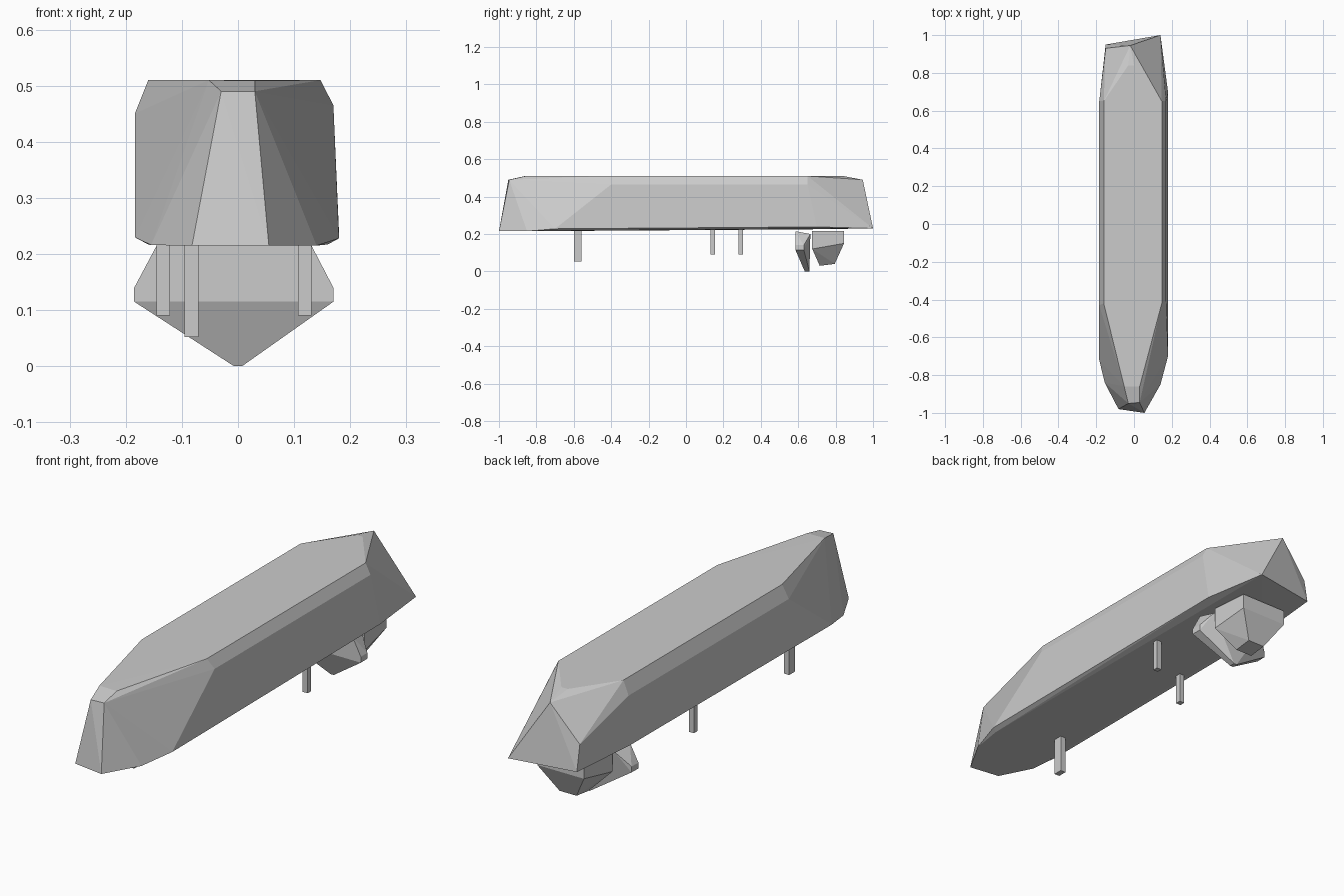
import bpy, bmesh


def hull(name, points):
    """Faceted solid: convex hull around a few corner points."""
    bm = bmesh.new()
    for p in points:
        bm.verts.new(p)
    res = bmesh.ops.convex_hull(bm, input=bm.verts)
    loose = [v for v in bm.verts if not v.link_faces]
    bmesh.ops.delete(bm, geom=loose, context='VERTS')
    bmesh.ops.dissolve_limit(bm, angle_limit=0.01, verts=bm.verts, edges=bm.edges)
    bmesh.ops.recalc_face_normals(bm, faces=bm.faces)
    me = bpy.data.meshes.new(name)
    bm.to_mesh(me)
    bm.free()
    ob = bpy.data.objects.new(name, me)
    bpy.context.collection.objects.link(ob)
    return ob


def both(x, y, z):
    return [(x, y, z), (-x, y, z)]


def box(name, x0, x1, y0, y1, z0, z1):
    return hull(name, [(x, y, z) for x in (x0, x1) for y in (y0, y1) for z in (z0, z1)])


# Long faceted hull: bottom outline, side shoulders, top outline
bottom = [(-.082, -.98, .215), (.055, -1, .215), (.14, -.85, .215), (.16, -.71, .217),
          (.18, -.70, .228), (.18, .70, .238), (.14, 1, .23), (-.15, .95, .23),
          (-.16, -.72, .217), (-.155, -.84, .216), (-.16, .65, .225)]
sides = [(-.184, -.72, .23), (-.184, .65, .235), (-.184, -.43, .45), (-.184, .65, .45),
         (.17, -.40, .465), (.17, .65, .465), (-.15, .93, .34)]
top = [(-.16, -.42, .51), (-.16, .65, .51), (.147, -.42, .51), (.147, .65, .51),
       (-.052, -.86, .51), (.03, -.86, .509), (-.03, -.95, .49), (.03, -.945, .49),
       (-.03, .84, .51), (0, .84, .51), (-.02, .945, .49)]
hull("body", bottom + sides + top)

# Thin support posts
box("front_post", -.095, -.07, -.6, -.56, .052, .225)
box("left_post", -.145, -.121, .13, .154, .09, .228)
box("right_post", .107, .131, .282, .306, .09, .23)

# Wide pointed plate under the rear
plate = [(-.145, .585, .215), (.131, .585, .215), (-.145, .585, .185), (.131, .585, .185),
         (-.185, .585, .14), (.17, .585, .14), (-.185, .585, .115), (.17, .585, .115),
         (-.184, .63, .14), (.169, .63, .14), (-.184, .63, .115), (.169, .63, .115),
         (-.13, .665, .2), (.12, .665, .2),
         (-.007, .635, 0), (.007, .635, 0), (-.007, .66, 0), (.007, .66, 0)]
hull("rear_plate", plate)

# Tapered block behind the plate
block = (both(.125, .675, .215) + both(.125, .675, .12) + both(.11, .845, .215)
         + both(.11, .845, .15) + both(.04, .715, .03) + both(.04, .795, .04))
hull("rear_block", block)
